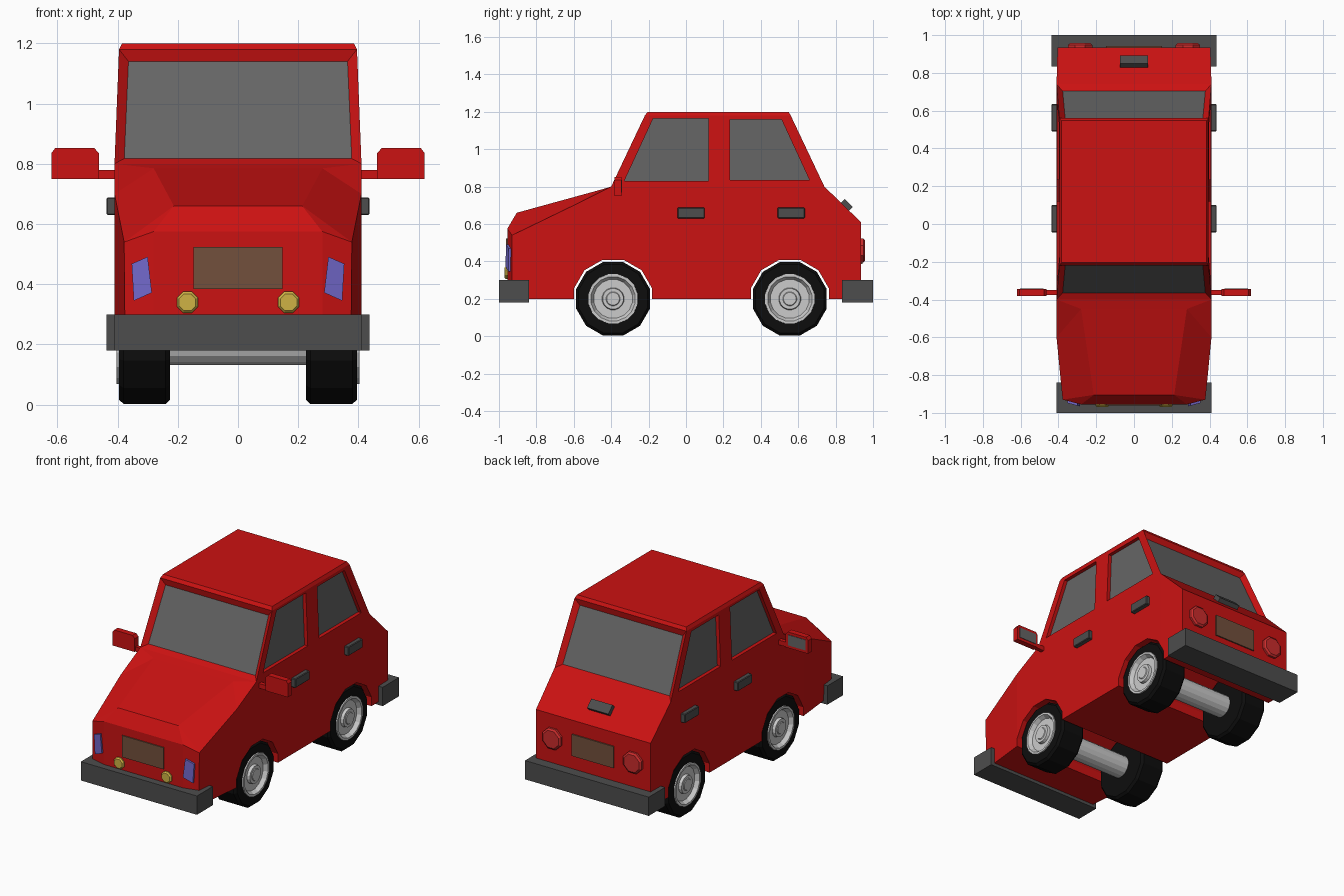
import bpy, bmesh
from math import sin, cos, pi, radians
from mathutils import Vector, Matrix

if "Cube" in bpy.data.objects:
    bpy.data.objects.remove(bpy.data.objects["Cube"])


def material(name, r, g, b):
    m = bpy.data.materials.new(name)
    m.diffuse_color = (r, g, b, 1)
    m.use_nodes = True
    m.node_tree.nodes["Principled BSDF"].inputs["Base Color"].default_value = m.diffuse_color
    return m


RED = material("red_paint", 0.6, 0.006, 0.006)
GLASS = material("glass_grey", 0.13, 0.13, 0.13)
DARK = material("dark_trim", 0.075, 0.075, 0.075)
BLACK = material("rubber", 0.004, 0.004, 0.004)
BLUE = material("headlight_blue", 0.17, 0.14, 0.6)
YELLOW = material("fog_yellow", 0.62, 0.45, 0.06)
TAIL = material("tail_red", 0.6, 0.025, 0.025)
BROWN = material("plate_brown", 0.17, 0.08, 0.045)


def finish(bm, name, mats=(), mirror=False, bevel=0):
    bmesh.ops.remove_doubles(bm, verts=bm.verts, dist=1e-5)
    bmesh.ops.recalc_face_normals(bm, faces=bm.faces)
    me = bpy.data.meshes.new(name)
    bm.to_mesh(me)
    bm.free()
    for m in mats:
        if m:
            me.materials.append(m)
    ob = bpy.data.objects.new(name, me)
    bpy.context.collection.objects.link(ob)
    if bevel:
        ob.modifiers.new("bevel", "BEVEL").width = bevel
    if mirror:
        ob.modifiers.new("mirror", "MIRROR")
    return ob


def add_loft(bm, rings):
    vs = [[bm.verts.new(p) for p in ring] for ring in rings]
    n = len(vs[0])
    for a, b in zip(vs, vs[1:]):
        for i in range(n):
            j = (i + 1) % n
            bm.faces.new((a[i], a[j], b[j], b[i]))
    bm.faces.new(vs[0])
    bm.faces.new(vs[-1])


def loft(name, rings, mat, **kw):
    bm = bmesh.new()
    add_loft(bm, rings)
    return finish(bm, name, (mat,), **kw)


def box(name, lo, hi, mat, **kw):
    ring = lambda z: [(lo[0], lo[1], z), (hi[0], lo[1], z), (hi[0], hi[1], z), (lo[0], hi[1], z)]
    return loft(name, [ring(lo[2]), ring(hi[2])], mat, **kw)


def x_rings(profile, y, z, n):
    """Rings around an axis along x; profile is (x, radius)."""
    ang = [2 * pi * (i + 0.5) / n for i in range(n)]
    return [[(x, y + r * cos(a), z + r * sin(a)) for a in ang] for x, r in profile]


def y_rings(profile, x, z, n):
    """Rings around an axis along y; profile is (y, radius)."""
    ang = [2 * pi * (i + 0.5) / n for i in range(n)]
    return [[(x + r * cos(a), y, z + r * sin(a)) for a in ang] for y, r in profile]


# Body shell: rings of (bottom, side, top) points from front to back
half = [
    [(.28, -.955, .20), (.28, -.955, .575), (.28, -.955, .575)],
    [(.375, -.93, .20), (.378, -.93, .54), (.213, -.905, .66)],
    [(.41, -.60, .20), (.41, -.60, .70), (.28, -.45, .785)],
    [(.41, -.40, .20), (.41, -.40, .80), (.41, -.40, .80)],
    [(.41, .74, .20), (.41, .74, .80), (.41, .74, .80)],
    [(.405, .935, .20), (.405, .935, .61), (.405, .935, .61)],
]
bm = bmesh.new()
add_loft(bm, [h + [(-x, y, z) for x, y, z in reversed(h)] for h in half])
bmesh.ops.remove_doubles(bm, verts=bm.verts, dist=1e-5)
bmesh.ops.recalc_face_normals(bm, faces=bm.faces)

# Cabin raised out of the flat middle face
roof = next(f for f in bm.faces if all(abs(v.co.z - .8) < 1e-4 for v in f.verts))
for x, y0, y1, z in ((.395, -.22, .56, 1.18), (.385, -.205, .548, 1.2)):
    bmesh.ops.inset_individual(bm, faces=[roof], thickness=.005)
    for v in roof.verts:
        v.co = (x if v.co.x > 0 else -x, y0 if v.co.y < .1 else y1, z)
bm.normal_update()

# Windscreen and rear window recesses
for f in list(bm.faces):
    c = f.calc_center_median()
    if .95 < c.z < 1.05 and abs(f.normal.y) > .6:
        bmesh.ops.inset_individual(bm, faces=[f], thickness=.045, depth=-.025)
        f.material_index = 1
body = finish(bm, "car_body", (RED, GLASS))

# Side windows and wheel arches
windows = [
    [(-.33, .83), (.12, .83), (.12, 1.165), (-.175, 1.165)],
    [(.235, .835), (.66, .835), (.51, 1.16), (.235, 1.16)],
]
WHEELS = (-.39, .555)


def side_loop(pts, inset, s):
    return [(s * (.41 - .0395 * (z - .8) - inset), y, z) for y, z in pts]


bm = bmesh.new()
for pts in windows:
    for s in (-1, 1):
        add_loft(bm, [side_loop(pts, .025, s), side_loop(pts, -.1, s)])
for y in WHEELS:
    add_loft(bm, x_rings([(-.6, .216), (.6, .216)], y, .2, 12))
cutter = finish(bm, "body_cutter")
cutter.hide_render = True
cutter.hide_viewport = False
cutter.display_type = "WIRE"
cut = body.modifiers.new("openings", "BOOLEAN")
cut.object = cutter
cut.operation = "DIFFERENCE"
cut.solver = "EXACT"
for name, pts in zip(("front_side_window", "rear_side_window"), windows):
    loft(name, [side_loop(pts, .035, 1), side_loop(pts, .023, 1)], GLASS, mirror=True)

# Wheels, rims and axles
tyre = [(.225, .12), (.225, .190), (.24, .204), (.38, .204), (.395, .190), (.395, .13), (.37, .12)]
rim = [(.37, .137), (.403, .134), (.403, .12), (.378, .105), (.378, .06), (.396, .056), (.396, .038), (.40, .034)]
for tag, y in zip(("front", "rear"), WHEELS):
    loft(tag + "_tyre", x_rings(tyre, y, .2, 12), BLACK, mirror=True)
    loft(tag + "_rim", x_rings(rim, y, .2, 16), None, mirror=True)
    loft(tag + "_axle", x_rings([(-.23, .07), (.23, .07)], y, .2, 16), None)

# Bumpers
box("front_bumper", (-.41, -1, .18), (.41, -.84, .30), DARK)
box("rear_bumper", (-.437, .835, .18), (.437, 1, .30), DARK)

# Door handles and tailgate handle
for tag, y in (("front", -.045), ("rear", .49)):
    box(tag + "_door_handle", (.40, y, .63), (.437, y + .145, .688), DARK, mirror=True, bevel=.004)
h = box("tailgate_handle", (-.075, -.03, -.015), (.075, .03, .018), DARK)
h.data.transform(Matrix.Translation((0, .857, .70)) @ Matrix.Rotation(radians(-45), 4, "X"))

# Door mirrors: arm, housing with clipped top corners, glass
box("mirror_arm", (.39, -.375, .75), (.48, -.35, .78), RED, mirror=True)
shape = [(.462, .75), (.62, .75), (.62, .835), (.607, .852), (.477, .852), (.462, .835)]
loft("mirror_housing", [[(x, y, z) for x, z in shape] for y in (-.382, -.345)], RED, mirror=True)
box("mirror_glass", (.48, -.35, .768), (.603, -.342, .835), GLASS, mirror=True)

# Headlights on the angled front corners
lamp = [(.353, .468), (.30, .491), (.286, .372), (.346, .345)]
loft("headlight", [[(x, -.955 + (x - .28) * .26 - d, z) for x, z in lamp] for d in (-.01, .012)],
     BLUE, mirror=True)

# Fog lights and tail lights
loft("fog_light", y_rings([(-.94, .038), (-.962, .038), (-.97, .03)], .168, .34, 8), YELLOW, mirror=True)
loft("tail_light", y_rings([(.92, .07), (.948, .07), (.957, .058)], .285, .458, 8), TAIL, mirror=True)

# Number plates
box("front_plate", (-.147, -.962, .385), (.147, -.95, .523), BROWN)
box("rear_plate", (-.147, .93, .385), (.147, .943, .523), BROWN)
